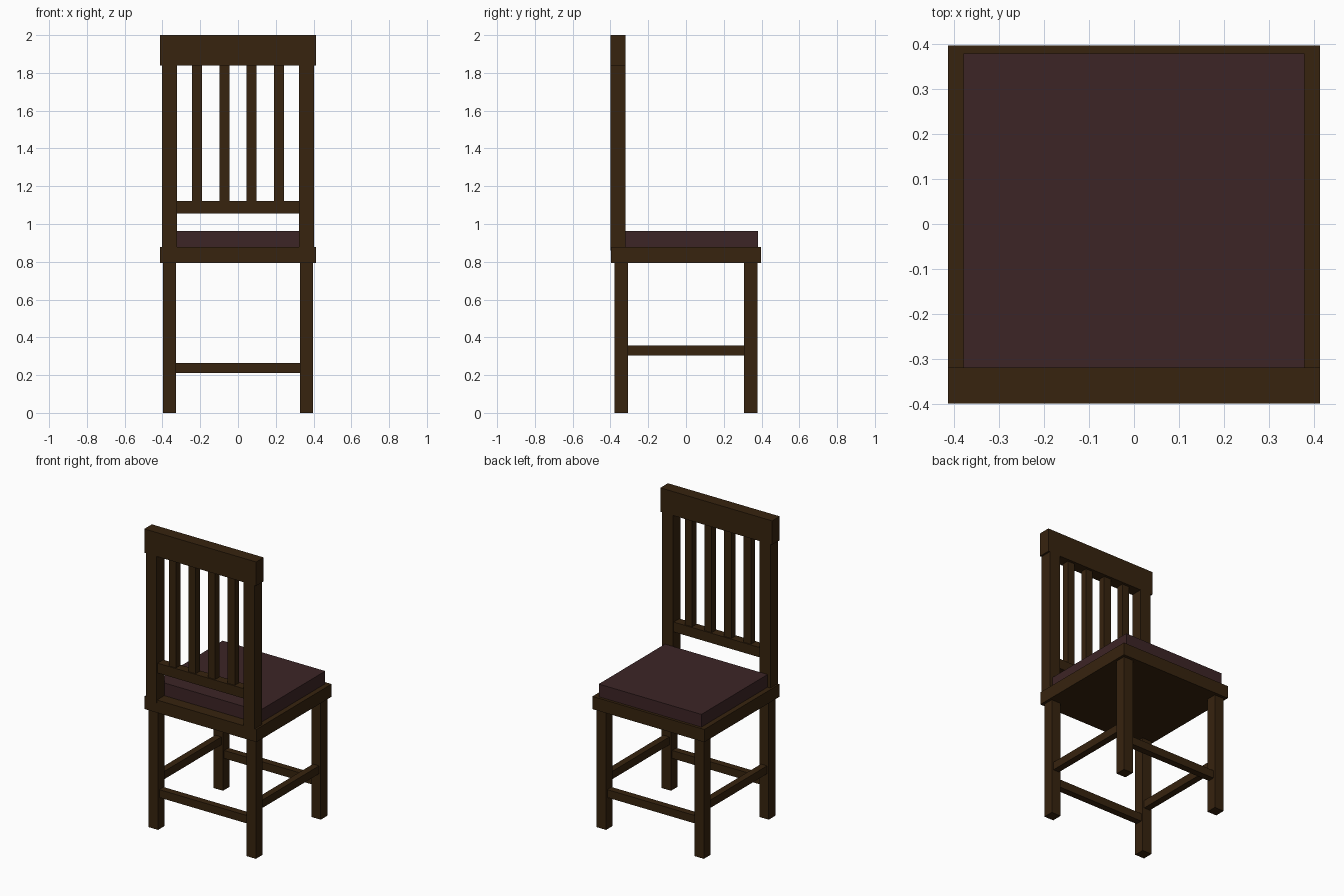
import bpy

cube = bpy.data.objects.get("Cube")
if cube:
    bpy.data.objects.remove(cube, do_unlink=True)


def material(name, color):
    mat = bpy.data.materials.new(name)
    mat.use_nodes = True
    mat.diffuse_color = color
    mat.node_tree.nodes["Principled BSDF"].inputs["Base Color"].default_value = color
    return mat


wood = material("dark wood", (0.038, 0.017, 0.0045, 1))
fabric = material("maroon fabric", (0.046, 0.018, 0.019, 1))


def box(name, x, y, z, mat=wood):
    """Box spanning the given (low, high) range on each axis."""
    spans = (x, y, z)
    bpy.ops.mesh.primitive_cube_add(size=1, location=[(a + b) / 2 for a, b in spans])
    obj = bpy.context.object
    obj.name = name
    obj.scale = [b - a for a, b in spans]
    bpy.ops.object.transform_apply(location=False, rotation=False, scale=True)
    obj.data.materials.append(mat)
    return obj


def around(center, width):
    return (center - width / 2, center + width / 2)


SEAT_BOTTOM, SEAT_TOP = 0.793, 0.878
LEG, LEG_X, LEG_Y = 0.07, 0.362, 0.343
BACK_Y = -0.36

# Seat and cushion
box("seat", (-0.414, 0.414), (-0.397, 0.398), (SEAT_BOTTOM, SEAT_TOP))
box("cushion", (-0.38, 0.38), (-0.32, 0.38), (SEAT_TOP, 0.963), fabric)

# Legs, side stretchers and back posts, mirrored left and right
for side, sx in (("left", 1), ("right", -1)):
    for end, sy in (("front", -1), ("rear", 1)):
        box(f"{end}_leg_{side}", around(sx * LEG_X, LEG), around(sy * LEG_Y, LEG),
            (0, SEAT_BOTTOM))
    box(f"side_stretcher_{side}", around(sx * LEG_X, 0.045),
        (-LEG_Y + LEG / 2, LEG_Y - LEG / 2), (0.304, 0.357))
    box(f"back_post_{side}", around(sx * LEG_X, 0.08), around(BACK_Y, 0.08), (0.86, 1.84))

# Cross stretchers
for end, sy in (("front", -1), ("rear", 1)):
    box(f"{end}_stretcher", (-LEG_X + LEG / 2, LEG_X - LEG / 2),
        around(sy * LEG_Y, 0.045), (0.212, 0.265))

# Backrest rails and slats
box("top_rail", (-0.414, 0.414), around(BACK_Y, 0.08), (1.84, 2.0))
box("lower_rail", (-0.322, 0.322), around(BACK_Y, 0.06), (1.056, 1.122))
for i in range(4):
    box(f"slat_{i + 1}", around((i - 1.5) * 0.145, 0.053), around(BACK_Y, 0.045),
        (1.122, 1.84))
